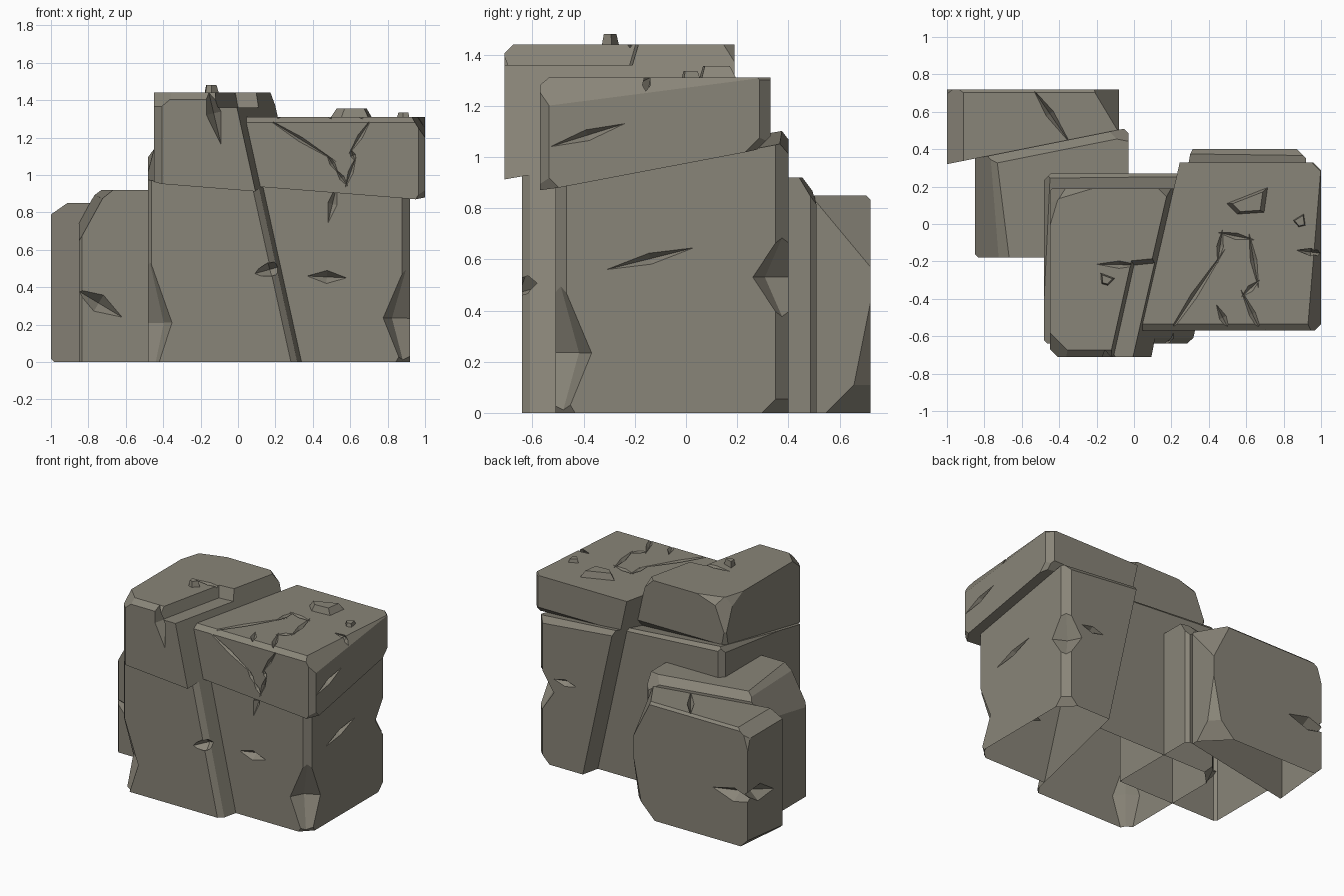
import bpy, bmesh
from mathutils import Vector as V

if "Cube" in bpy.data.objects:
    bpy.data.objects.remove(bpy.data.objects["Cube"])

mat = bpy.data.materials.new("warm grey stone")
mat.diffuse_color = (0.25, 0.233, 0.188, 1)
mat.use_nodes = True
mat.node_tree.nodes["Principled BSDF"].inputs["Base Color"].default_value = mat.diffuse_color


def add_object(name, bm):
    bmesh.ops.recalc_face_normals(bm, faces=bm.faces)
    me = bpy.data.meshes.new(name)
    bm.to_mesh(me)
    bm.free()
    me.materials.append(mat)
    ob = bpy.data.objects.new(name, me)
    bpy.context.scene.collection.objects.link(ob)
    return ob


def slice_off(bm, point, normal):
    """Remove everything on the outer side of a plane and close the hole."""
    bmesh.ops.bisect_plane(bm, geom=bm.verts[:] + bm.edges[:] + bm.faces[:], dist=1e-5,
                           plane_co=point, plane_no=V(normal).normalized(), clear_outer=True)
    bmesh.ops.remove_doubles(bm, verts=bm.verts, dist=1e-4)
    rim = [e for e in bm.edges if e.is_boundary]
    if rim:
        bmesh.ops.holes_fill(bm, edges=rim)


def gash(bm, p, q, n, w, d):
    """Elongated double pyramid from p to q, used as a chisel mark."""
    p, q, n = V(p), V(q), V(n).normalized()
    m, side = (p + q) / 2, (q - p).cross(n).normalized() * w
    ends = [bm.verts.new(p), bm.verts.new(q)]
    ring = [bm.verts.new(c) for c in (m + side, m + n * d, m - side, m - n * d)]
    for i in range(4):
        for e in ends:
            bm.faces.new((ring[i], ring[(i + 1) % 4], e))


def prism(bm, outline, z0, z1, scale):
    """Tapered prism over an outline."""
    c = sum((V(p) for p in outline), V((0, 0))) / len(outline)
    lo = [bm.verts.new((x, y, z0)) for x, y in outline]
    hi = [bm.verts.new((*(c + (V(p) - c) * scale), z1)) for p in outline]
    bm.faces.new(lo)
    bm.faces.new(hi)
    for i in range(len(lo)):
        j = (i + 1) % len(lo)
        bm.faces.new((lo[i], lo[j], hi[j], hi[i]))


def block(name, lo, hi, planes, chamfers, gashes=(), notch=None):
    """Box cut by absolute planes and by chamfers measured from its corners, then chiselled."""
    bm = bmesh.new()
    bmesh.ops.create_cube(bm, size=1)
    lo, hi = V(lo), V(hi)
    for v in bm.verts:
        v.co = V([lo[i] if v.co[i] < 0 else hi[i] for i in range(3)])
    for point, normal in planes:
        slice_off(bm, point, normal)
    for nx, ny, nz, d in chamfers:
        n = V((nx, ny, nz)).normalized()
        corner = V([hi[i] if n[i] > 0 else lo[i] for i in range(3)])
        slice_off(bm, corner - n * d, n)
    ob = add_object(name, bm)
    bm = bmesh.new()
    for g in gashes:
        gash(bm, *g)
    if notch:
        prism(bm, *notch)
    tool = add_object(name + "_cutter", bm)
    tool.hide_render = True
    mod = ob.modifiers.new("chisel", 'BOOLEAN')
    mod.operation, mod.solver, mod.object = 'DIFFERENCE', 'EXACT', tool
    mod.use_self = True
    dg = bpy.context.evaluated_depsgraph_get()
    me = bpy.data.meshes.new_from_object(ob.evaluated_get(dg))
    ob.modifiers.clear()
    ob.data = me
    bpy.data.objects.remove(tool)
    # the rocks are open underneath
    bm = bmesh.new()
    bm.from_mesh(me)
    ground = [f for f in bm.faces if all(v.co.z < 1e-3 for v in f.verts)]
    bmesh.ops.delete(bm, geom=ground, context='FACES')
    bm.to_mesh(me)
    bm.free()
    return ob


def crack(points, place, n, w, d):
    """Chain of overlapping gashes along a path."""
    out = []
    for a, b in zip(points, points[1:]):
        a, b = V(place(*a)), V(place(*b))
        e = (b - a) * 0.15
        out.append((a - e, b + e, n, w, d))
    return out


# Shared split planes: bed joint under the caps, and slanted left/right seam
bed_p, bed_n = V((0.13, -0.6, 0.93)), V((0.08, -0.19, 1))
seam_p, seam_n = V((0.04, -0.57, 1.3)), V((1, -0.23, 0.22))
F, R, B, T = (0, -1, 0), (1, 0, 0), (0, 1, 0), (0, 0, 1)

# Lower left body
block("left_body", (-0.48, -0.64, 0), (0.6, 0.27, 1.4),
      [(bed_p, bed_n), (seam_p, seam_n),
       ((0.085, -0.64, 0.9), (1, -1.1, 0.22)),
       ((-0.48, 0.1, 1.08), (-1, -0.1, 0.8)), ((0, 0.27, 1.08), (0.06, 1, 0.9))],
      [(-1, -1, 0, 0.012), (-1, 1, 0, 0.025), (-1, 1, -1, 0.06)],
      [((-0.48, -0.64, 0.57), (-0.47, -0.64, -0.15), (-1, -1, 0), 0.4, 0.11),
       ((0.08, -0.65, 0.47), (0.26, -0.6, 0.52), F, 0.05, 0.06)])

# Lower right body
block("right_body", (0, -0.51, 0), (0.92, 0.40, 1.4),
      [(bed_p, bed_n), (seam_p, -seam_n), ((0.6, 0.40, 1.04), (0.08, 1, 0.8))],
      [(1, -1, 0, 0.03), (1, 1, 0, 0.035), (1, 1, -1, 0.06), (1, -1, -0.6, 0.05)],
      [((0.92, -0.51, 0.57), (0.91, -0.51, -0.10), (1, -1, 0), 0.4, 0.13),
       ((0.92, 0.40, 0.74), (0.92, 0.40, 0.32), (1, 1, 0), 0.4, 0.13),
       ((0.92, -0.31, 0.56), (0.92, 0.03, 0.645), R, 0.022, 0.04),
       ((0.37, -0.51, 0.46), (0.58, -0.51, 0.45), F, 0.035, 0.05),
       ((0.60, 0.40, 0.62), (0.78, 0.40, 0.63), B, 0.025, 0.04),
       ((0.48, -0.51, 0.74), (0.53, -0.51, 0.95), F, 0.025, 0.03)])

# Upper left cap, with a lower step at its front right
block("left_cap", (-0.45, -0.71, 0.7), (0.26, 0.19, 1.44),
      [(bed_p, -bed_n), (seam_p, seam_n), ((0.03, -0.71, 1.2), (1, -1, 0.22)),
       ((0, 0.19, 1.12), (0, 1, -0.9))],
      [(0, -1, 1, 0.025), (-1, -1, 0, 0.03), (-1, 0.3, 0.6, 0.05), (-1, 1, 0.4, 0.07),
       (1, 1, 1, 0.075), (-1, 1, -0.2, 0.08), (-0.3, 1, 0.9, 0.05), (-1, -1, 1.2, 0.07)],
      [((-0.17, -0.71, 1.50), (-0.09, -0.71, 1.16), F, 0.04, 0.10),
       ((-0.2, -0.215, 1.44), (0.04, -0.22, 1.44), T, 0.02, 0.03)],
      ([(-0.13, -0.8), (0.0, -0.22), (0.4, -0.18), (0.4, -0.8)], 1.36, 1.6, 1.25))

# Upper right cap with branching cracks
cracks = crack([(0.19, -0.58), (0.45, -0.19), (0.47, -0.05), (0.62, -0.08), (0.66, -0.31),
                (0.585, -0.38), (0.68, -0.58)], lambda x, y: (x, y, 1.31), T, 0.018, 0.025)
cracks += crack([(0.19, 1.28), (0.48, 1.10), (0.53, 1.02), (0.58, 0.95), (0.625, 1.08),
                 (0.605, 1.13), (0.70, 1.28)], lambda x, z: (x, -0.57, z), F, 0.014, 0.02)
block("right_cap", (-0.1, -0.57, 0.7), (1.0, 0.33, 1.31),
      [(bed_p, -bed_n), (seam_p, -seam_n),
       ((1, -0.54, 1.2), (1.57, -0.13, 1)),
       ((0.95, -0.57, 0.87), (1, -0.6, -0.6)),
       ((0.96, 0.33, 1.06), (1, 0.7, -0.7)),
       ((0.6, 0.33, 1.08), (0, 1, -1))],
      [(0, -1, 1.2, 0.022), (1, -1, 0, 0.025), (1, 1, 0, 0.03), (1, 1, 1, 0.03)],
      cracks + [((1, -0.53, 1.04), (1, -0.24, 1.13), R, 0.022, 0.04),
                ((0.87, -0.14, 1.31), (1.02, -0.16, 1.27), T, 0.03, 0.06),
                ((0.44, -0.43, 1.31), (0.51, -0.57, 1.31), T, 0.02, 0.03)])

# Small boulder in the middle of the left side
back_p, back_n = V((-1, 0.32, 0)), V((-0.2, 1, 0))
block("middle_boulder", (-0.85, -0.18, 0), (-0.03, 0.6, 0.92),
      [(back_p, back_n), ((-0.74, 0, 0.88), (-0.8, -0.1, 1)),
       ((-0.85, -0.1, 0.66), (-1, -0.1, 0.55)), ((-0.03, 0.49, 0.84), (0.2, 1, 0.6)),
       ((-0.5, 0.40, 0.89), (-0.2, 1, 0.9))],
      [(-1, -1, 0, 0.012), (1, 1, 0, 0.08)],
      [((-0.87, -0.18, 0.39), (-0.62, -0.18, 0.24), F, 0.05, 0.06),
       ((-0.78, -0.19, 0.9), (-0.74, 0.02, 0.88), T, 0.03, 0.05)])

# Back boulder
block("back_boulder", (-1, 0.3, 0), (-0.08, 0.72, 0.85),
      [(back_p, -back_n)],
      [(-0.7, 0, 1, 0.05), (-1, 0.2, 0.4, 0.03), (0, 1, 1, 0.012), (-1, 1, 0.3, 0.03),
       (1, 0.6, 0.5, 0.11), (1, 1, -0.2, 0.06), (0.4, 0.4, 1, 0.03),
       (1, 1, -1, 0.10), (-1, 0.1, -1, 0.04)],
      [((-1.0, 0.42, 0.32), (-1.0, 0.76, 0.40), (-1, 0, 0), 0.06, 0.08),
       ((-0.72, 0.72, 0.37), (-1.06, 0.72, 0.35), B, 0.05, 0.08),
       ((-0.56, 0.75, 0.86), (-0.34, 0.43, 0.85), T, 0.025, 0.05)])

# Loose chips lying on the caps
for name, outline, z0, z1 in (
        ("large_chip", [(0.49, 0.11), (0.72, 0.20), (0.70, 0.06), (0.55, 0.05)], 1.30, 1.355),
        ("small_chip", [(0.845, 0.02), (0.91, 0.06), (0.92, -0.01), (0.88, -0.02)], 1.29, 1.335),
        ("left_chip", [(-0.18, -0.26), (-0.10, -0.29), (-0.14, -0.33), (-0.175, -0.32)], 1.43, 1.48)):
    bm = bmesh.new()
    prism(bm, outline, z0, z1, 0.7)
    add_object(name, bm)
